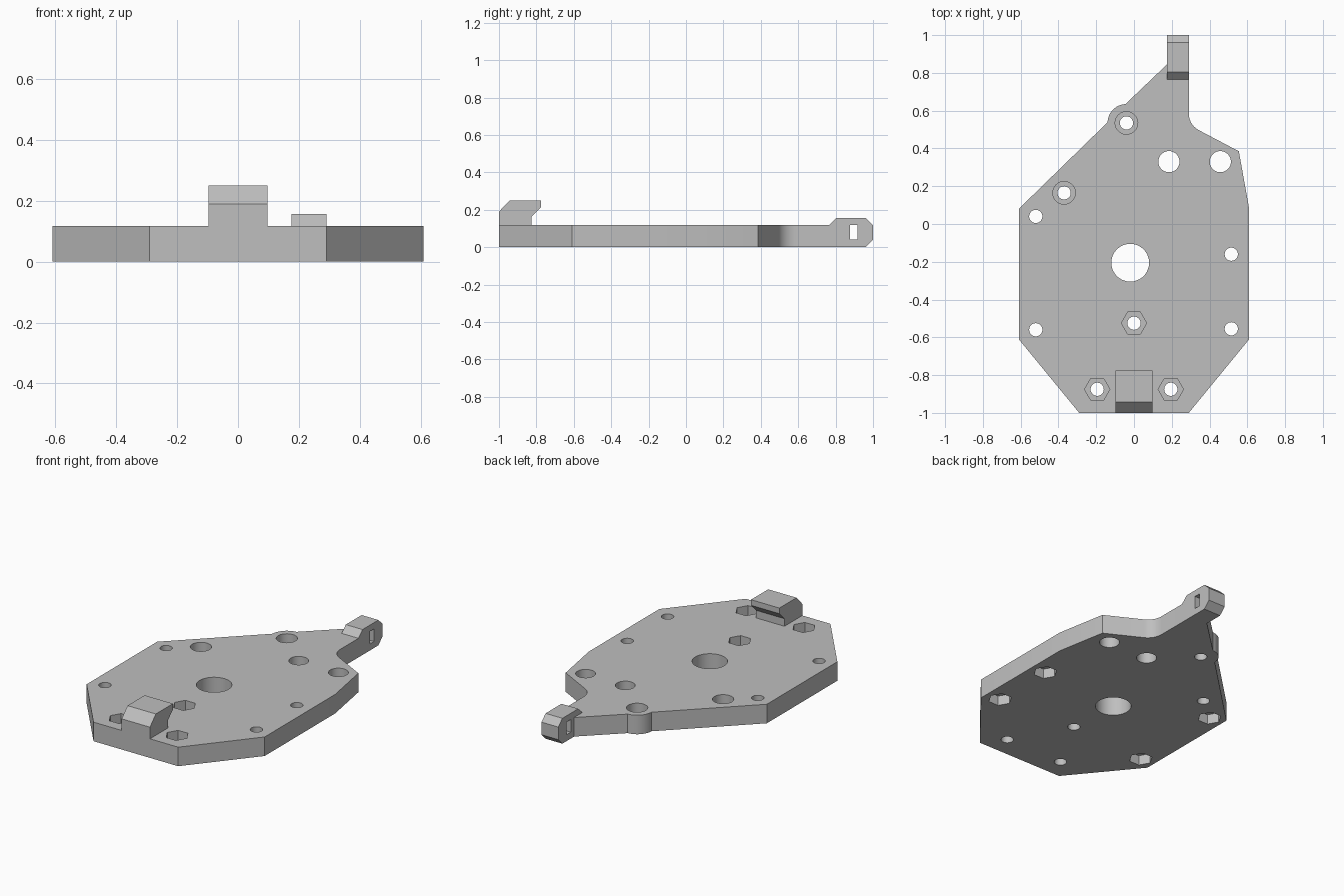
import bpy, bmesh, math
from mathutils import Vector

if "Cube" in bpy.data.objects:
    bpy.data.objects.remove(bpy.data.objects["Cube"], do_unlink=True)

THICK = 0.118
POCKET = 0.06
TAB_X = (0.175, 0.29)

grey = bpy.data.materials.new("plain grey")
grey.use_nodes = True
grey.diffuse_color = (0.52, 0.52, 0.52, 1)
for node in grey.node_tree.nodes:
    if node.type == 'BSDF_PRINCIPLED':
        node.inputs["Base Color"].default_value = (0.52, 0.52, 0.52, 1)


def arc(cx, cy, r, start, end, steps):
    angles = [math.radians(start + (end - start) * i / steps) for i in range(steps + 1)]
    return [(cx + r * math.cos(a), cy + r * math.sin(a)) for a in angles]


def add_prism(bm, base, offset):
    """Extrude a closed loop of 3D points along an offset."""
    face = bm.faces.new([bm.verts.new(p) for p in base])
    new = bmesh.ops.extrude_face_region(bm, geom=[face])["geom"]
    bmesh.ops.translate(bm, vec=Vector(offset),
                        verts=[g for g in new if isinstance(g, bmesh.types.BMVert)])


def make_object(name, prisms):
    bm = bmesh.new()
    for base, offset in prisms:
        add_prism(bm, base, offset)
    bmesh.ops.recalc_face_normals(bm, faces=bm.faces[:])
    mesh = bpy.data.meshes.new(name)
    bm.to_mesh(mesh)
    bm.free()
    mesh.materials.append(grey)
    obj = bpy.data.objects.new(name, mesh)
    bpy.context.collection.objects.link(obj)
    return obj


def upright(outline, z0, z1):
    return [(x, y, z0) for x, y in outline], (0, 0, z1 - z0)


def sideways(profile, x0, x1):
    return [(x0, y, z) for y, z in profile], (x1 - x0, 0, 0)


def activate(obj):
    bpy.ops.object.select_all(action='DESELECT')
    obj.select_set(True)
    bpy.context.view_layer.objects.active = obj


def cut(obj, name, prisms):
    cutter = make_object(name, prisms)
    cutter.hide_render = True
    mod = obj.modifiers.new(name, 'BOOLEAN')
    mod.operation = 'DIFFERENCE'
    mod.solver = 'EXACT'
    mod.object = cutter
    activate(obj)
    bpy.ops.object.modifier_apply(modifier=mod.name)
    bpy.data.objects.remove(cutter, do_unlink=True)


# Base plate with rounded boss on the slanted edge and a filleted neck
outline = [(-0.29, -1), (-0.61, -0.61), (-0.61, 0.08)]
outline += arc(-0.04, 0.535, 0.1, 178, 93, 12)
outline += [(TAB_X[0], 0.845), (TAB_X[1], 0.845)]
outline += arc(0.39, 0.585, 0.1, 180, 242, 10)
outline += [(0.555, 0.385), (0.61, 0.08), (0.61, -0.61), (0.29, -1)]
plate = make_object("base_plate", [upright(outline, 0, THICK)])

# Holes: nut pockets on top, nut pockets underneath, round counterbores
top_nuts = [(-0.195, -0.875), (0.195, -0.875), (0, -0.525)]
under_nuts = [(-0.52, 0.04), (-0.52, -0.56), (0.515, -0.16), (0.515, -0.555)]
counterbores = [(-0.04, 0.535), (-0.37, 0.165)]
bores = [(x, y, 0.035) for x, y in top_nuts + under_nuts + counterbores]
bores += [(0.185, 0.33, 0.056), (0.457, 0.33, 0.056), (-0.02, -0.205, 0.1)]


def disc(x, y, r, sides):
    return arc(x, y, r, 0, 360, sides)[:-1]


above, below = THICK + 0.1, -0.1
pockets = [upright(disc(x, y, 0.067, 6), THICK - POCKET, above) for x, y in top_nuts]
pockets += [upright(disc(x, y, 0.067, 6), below, POCKET) for x, y in under_nuts]
pockets += [upright(disc(x, y, 0.06, 32), THICK - POCKET, above) for x, y in counterbores]
cut(plate, "pocket_cutter", pockets)
cut(plate, "bore_cutter", [upright(disc(x, y, r, 36), below, above) for x, y, r in bores])

# Front hook with an overhanging lip
hook = make_object("front_hook", [sideways(
    [(-1, THICK), (-1, 0.19), (-0.943, 0.25), (-0.775, 0.25),
     (-0.775, 0.215), (-0.825, 0.165), (-0.825, THICK)], -0.097, 0.097)])

# Rear tab with chamfered end and a slot through its sides
tab = make_object("rear_tab", [sideways(
    [(0.765, THICK), (0.805, 0.157), (0.96, 0.157), (1, THICK),
     (1, 0.04), (0.96, 0), (0.845, 0), (0.845, THICK)], *TAB_X)])
cut(tab, "slot_cutter", [sideways(
    [(0.878, 0.04), (0.918, 0.04), (0.918, THICK), (0.878, THICK)], 0.1, 0.4)])

for part in (plate, hook, tab):
    activate(part)
    bpy.ops.object.shade_smooth_by_angle(angle=math.radians(25))
